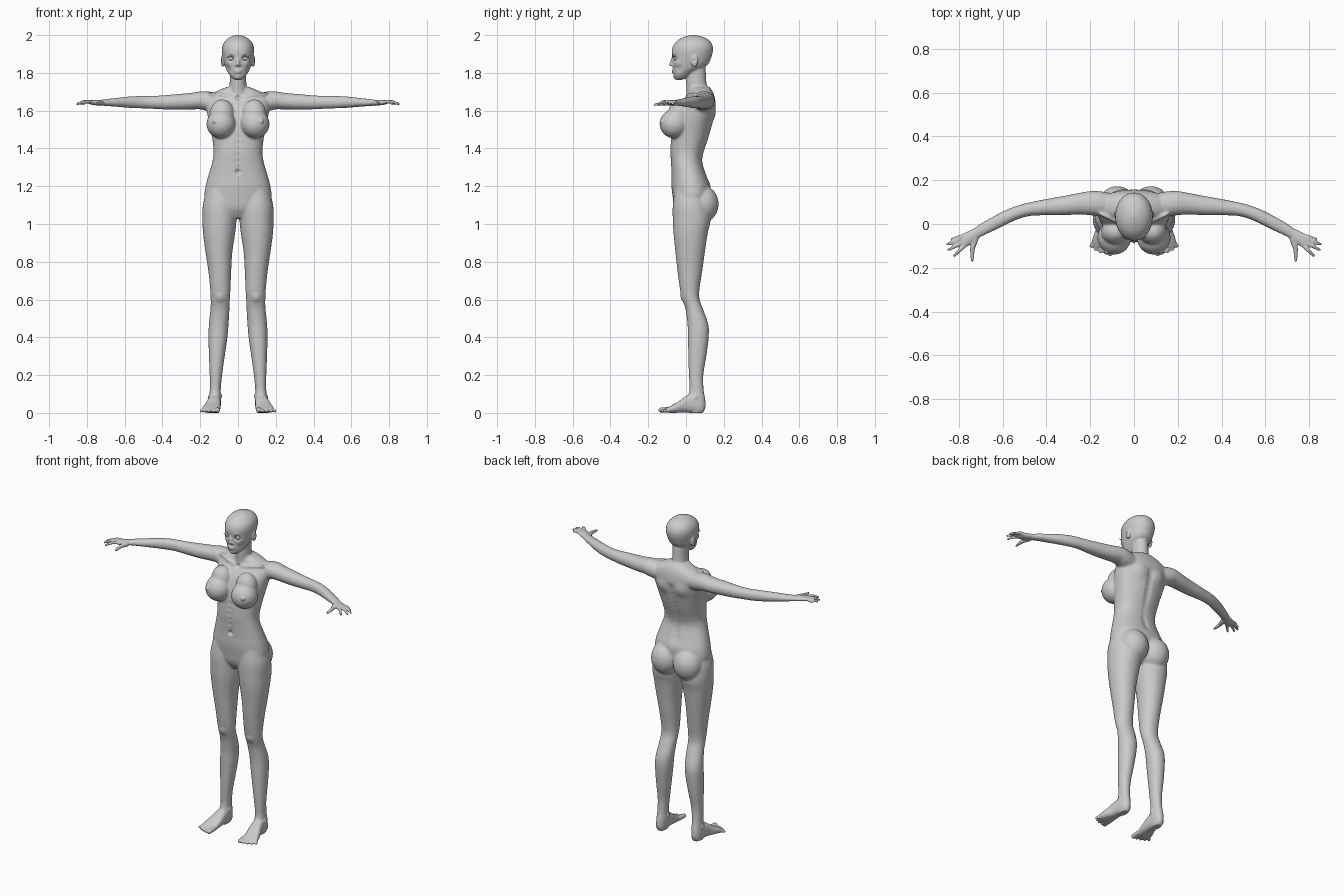
import bpy, bmesh, math
from mathutils import Vector, Matrix, kdtree

bm = bmesh.new()


def spline(a, b, c, d, t):
    return [0.5 * (2 * q + (r - p) * t + (2 * p - 5 * q + 4 * r - s) * t * t
                   + (3 * q - p - 3 * r + s) * t ** 3) for p, q, r, s in zip(a, b, c, d)]


def skin(loops):
    rings = [[bm.verts.new(p) for p in lp] for lp in loops]
    n = len(rings[0])
    for a, b in zip(rings, rings[1:]):
        for i in range(n):
            bm.faces.new((a[i], a[(i + 1) % n], b[(i + 1) % n], b[i]))
    bm.faces.new(rings[0][::-1])
    bm.faces.new(rings[-1])


def loft(rows, axis, side=1, power=2.0, n=40, steps=5):
    """rows: (position on axis, u min, u max, v min, v max)"""
    dense = []
    for i in range(len(rows) - 1):
        a, d = rows[max(i - 1, 0)], rows[min(i + 2, len(rows) - 1)]
        dense += [spline(a, rows[i], rows[i + 1], d, k / steps) for k in range(steps)]
    dense.append(rows[-1])
    loops = []
    for p, u0, u1, v0, v1 in dense:
        lp = []
        for k in range(n):
            c, s = math.cos(2 * math.pi * k / n), math.sin(2 * math.pi * k / n)
            u = (u0 + u1) / 2 + (u1 - u0) / 2 * math.copysign(abs(c) ** (2 / power), c)
            v = (v0 + v1) / 2 + (v1 - v0) / 2 * math.copysign(abs(s) ** (2 / power), s)
            x, y, z = {'z': (u, v, p), 'x': (p, u, v), 'y': (u, p, v)}[axis]
            lp.append((x * side, y, z))
        loops.append(lp)
    skin(loops)


def ball(c, r, side=1, target=None):
    m = Matrix.Translation((c[0] * side, c[1], c[2])) @ Matrix.Diagonal((*r, 1))
    bmesh.ops.create_uvsphere(target or bm, u_segments=28, v_segments=18, radius=1, matrix=m)


def tube(points, radii, side=1):
    """rounded limb with ball joints"""
    pts = [Vector((p[0] * side, p[1], p[2])) for p in points]
    for i in range(len(pts) - 1):
        d = pts[i + 1] - pts[i]
        q = d.to_track_quat('Z', 'Y')
        skin([[pts[i + e] + q @ Vector((math.cos(k * math.pi / 8), math.sin(k * math.pi / 8), 0))
               * radii[i + e] for k in range(16)] for e in (0, 1)])
    for p, r in zip(pts, radii):
        ball(p, (r, r, r))


# torso, neck and head: (z, half width, front y, back y)
torso = [(1.03, .05, -.03, .07), (1.08, .14, -.06, .12), (1.14, .176, -.07, .13),
         (1.2, .172, -.077, .13), (1.26, .156, -.077, .108), (1.33, .136, -.08, .087),
         (1.38, .129, -.083, .094), (1.45, .136, -.08, .118), (1.52, .15, -.072, .138),
         (1.58, .162, -.055, .153), (1.63, .168, -.03, .157), (1.67, .16, 0, .152),
         (1.7, .12, .015, .142), (1.725, .06, .02, .125)]
neck = [(1.64, .06, 0, .13), (1.7, .048, .003, .12), (1.75, .044, 0, .108), (1.8, .044, 0, .105),
        (1.85, .045, 0, .1)]
head = [(1.763, .018, -.053, -.02), (1.78, .038, -.064, .015), (1.81, .058, -.068, .06),
        (1.84, .07, -.071, .112), (1.88, .08, -.073, .133), (1.92, .085, -.075, .143),
        (1.95, .08, -.064, .138), (1.975, .063, -.04, .12), (1.992, .037, -.006, .085),
        (2.001, .008, .03, .045)]
for rows, power in ((torso, 2.25), (neck, 2), (head, 2.1)):
    loft([(z, -w, w, f, b) for z, w, f, b in rows], 'z', power=power)

# leg: (z, inner x, outer x, front y, back y)
leg = [(1.18, .02, .165, -.06, .1), (1.1, .006, .186, -.07, .12), (1.02, .008, .188, -.07, .13),
       (.95, .015, .185, -.066, .115), (.85, .03, .172, -.056, .1), (.75, .036, .157, -.045, .086),
       (.65, .04, .147, -.031, .071), (.6, .043, .145, -.019, .072), (.55, .045, .146, -.003, .09),
       (.47, .05, .154, .008, .118), (.4, .056, .156, .01, .12), (.3, .07, .154, .012, .108),
       (.2, .084, .15, .015, .092), (.12, .091, .15, .018, .094), (.07, .09, .154, 0, .102),
       (.03, .092, .154, 0, .103), (0, .1, .146, .015, .09)]
# foot: (y, inner x, outer x, bottom z, top z)
foot = [(.09, .1, .146, 0, .06), (.05, .092, .156, 0, .1), (.0, .091, .165, .002, .088),
        (-.04, .092, .18, .001, .06), (-.08, .096, .192, 0, .038), (-.105, .105, .185, .003, .025)]
# arm and palm: (x, front y, back y, bottom z, top z)
arm = [(.1, .03, .14, 1.59, 1.69), (.16, .035, .15, 1.597, 1.702), (.2, .04, .15, 1.607, 1.702),
       (.25, .043, .142, 1.606, 1.694), (.32, .04, .128, 1.605, 1.688), (.4, .04, .114, 1.607, 1.681),
       (.47, .037, .1, 1.611, 1.678), (.52, .025, .088, 1.612, 1.678), (.58, -.001, .066, 1.615, 1.675),
       (.64, -.031, .036, 1.62, 1.668), (.7, -.059, .001, 1.625, 1.661), (.73, -.078, -.02, 1.627, 1.657),
       (.76, -.102, -.034, 1.629, 1.657), (.785, -.106, -.05, 1.634, 1.655)]
fingers = [((.772, -.052), (.832, -.07)), ((.782, -.067), (.85, -.092)),
           ((.782, -.083), (.846, -.118)), ((.772, -.097), (.82, -.145))]

for s in (1, -1):
    loft(leg, 'z', s, 2.1)
    loft(foot, 'y', s, 2.5)
    loft(arm, 'x', s, 2.1)
    # buttocks, breasts
    ball((.077, .083, 1.105), (.089, .09, .1), s)
    ball((.09, -.062, 1.53), (.077, .078, .077), s)
    ball((.085, -.035, 1.58), (.065, .06, .08), s)
    # fingers and thumb
    for (ax, ay), (bx, by) in fingers:
        tube([(ax, ay, 1.645), ((ax + bx) / 2, (ay + by) / 2, 1.648), (bx, by, 1.636)],
             [.0095, .0088, .0065], s)
    tube([(.725, -.07, 1.64), (.738, -.115, 1.638), (.738, -.165, 1.632)], [.015, .011, .007], s)
    # toes
    for i in range(5):
        x, r = (.108, .125, .145, .163, .18)[i], (.015, .011, .0105, .01, .0095)[i]
        tip = (-.133, -.13, -.124, -.114, -.1)[i]
        tube([(x, -.08, .018), (x + .004 * i, tip, r)], [r, r * .9], s)
    # ears, nostrils, collar bones
    ball((.082, .045, 1.862), (.009, .018, .032), s)
    ball((.008, -.074, 1.841), (.008, .008, .006), s)
    tube([(.018, .004, 1.668), (.08, .012, 1.682), (.15, .045, 1.69)], [.01, .009, .009], s)
# nose and lips
tube([(0, -.066, 1.885), (0, -.074, 1.862), (0, -.081, 1.845)], [.008, .009, .009])
ball((0, -.067, 1.813), (.021, .009, .006))
ball((0, -.067, 1.803), (.018, .009, .006))

me = bpy.data.meshes.new("body")
bmesh.ops.recalc_face_normals(bm, faces=bm.faces)
bm.to_mesh(me)
bm.free()
body = bpy.data.objects.new("body", me)
bpy.context.collection.objects.link(body)
bpy.context.view_layer.objects.active = body
body.select_set(True)


def apply(kind, **settings):
    m = body.modifiers.new(kind, kind)
    for k, v in settings.items():
        setattr(m, k, v)
    bpy.ops.object.modifier_apply(modifier=m.name)


# fuse the parts, then blend the trunk and limbs more than the face, hands and feet
apply('REMESH', mode='VOXEL', voxel_size=.005)
group = body.vertex_groups.new(name="blend")
group.add([v.index for v in body.data.vertices
           if .1 < v.co.z < 1.75 and abs(v.co.x) < .68], 1, 'REPLACE')
apply('SMOOTH', factor=.5, iterations=14, vertex_group="blend")
apply('SMOOTH', factor=.5, iterations=3)

# sculpt strokes: (centre, radius, push), mirrored when off centre
strokes = [((.036, -.066, 1.878), .024, (0, .012, 0)), ((.035, -.068, 1.9), .022, (0, -.003, 0)),
           ((.05, -.05, 1.85), .03, (.003, -.005, 0)), ((.06, -.04, 1.82), .03, (-.005, .002, 0)),
           ((0, -.06, 1.775), .02, (0, -.004, 0)), ((.09, .042, 1.865), .014, (-.006, 0, 0)),
           ((.124, -.127, 1.545), .018, (.004, -.01, 0)), ((0, -.08, 1.275), .022, (0, .014, 0)),
           ((0, .0, 1.665), .022, (0, .012, 0)), ((.07, .15, 1.58), .06, (0, .008, 0)),
           ((.095, -.018, .61), .035, (0, -.006, 0)), ((.155, .05, .085), .02, (.006, 0, 0)),
           ((.089, .045, .09), .02, (-.006, 0, 0)), ((.045, .09, 1.25), .02, (0, -.005, 0))]
for i in range(12):
    z = 1.24 + i * .032
    strokes.append(((0, .1 + .055 * max(0, i - 2) / 9, z), .035, (0, -.006, 0)))
    if i < 6:
        strokes.append(((0, -.08, z + .06), .022, (0, .003, 0)))
verts = body.data.vertices
tree = kdtree.KDTree(len(verts))
for v in verts:
    tree.insert(v.co, v.index)
tree.balance()
for c, r, push in strokes:
    for s in ((1, -1) if c[0] else (1,)):
        d = Vector((push[0] * s, push[1], push[2]))
        for _, i, dist in tree.find_range((c[0] * s, c[1], c[2]), r):
            verts[i].co += d * (1 - (dist / r) ** 2) ** 2
for p in body.data.polygons:
    p.use_smooth = True

# eyes and lashes
for s, label in ((1, "left"), (-1, "right")):
    eb = bmesh.new()
    ball((.036, -.05, 1.877), (.0155, .0155, .0135), s, eb)
    em = bpy.data.meshes.new(label + "_eye")
    eb.to_mesh(em)
    eb.free()
    em.polygons.foreach_set("use_smooth", [True] * len(em.polygons))
    bpy.context.collection.objects.link(bpy.data.objects.new(label + "_eye", em))
    cu = bpy.data.curves.new(label + "_lash", 'CURVE')
    cu.dimensions = '3D'
    cu.bevel_depth = .0018
    sp = cu.splines.new('POLY')
    path = [(.018, -.064, 1.876), (.027, -.068, 1.884), (.037, -.069, 1.887),
            (.047, -.065, 1.885), (.058, -.057, 1.881)]
    sp.points.add(len(path) - 1)
    for pt, (x, y, z) in zip(sp.points, path):
        pt.co = (x * s, y, z, 1)
    bpy.context.collection.objects.link(bpy.data.objects.new(label + "_lash", cu))
